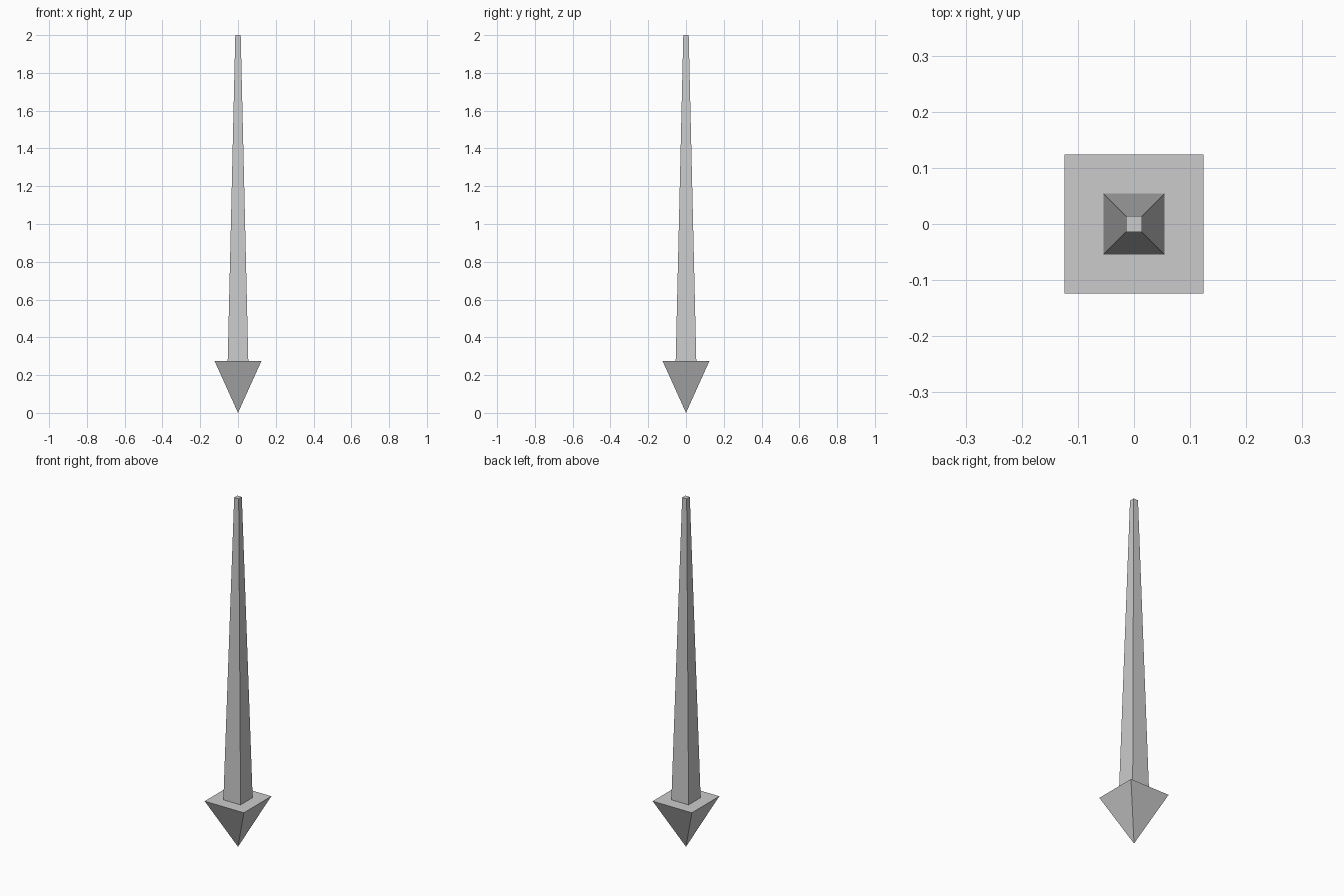
import bpy
import math

if "Cube" in bpy.data.objects:
    bpy.data.objects.remove(bpy.data.objects["Cube"])


def square_taper(name, half_bottom, half_top, z0, z1):
    """Four-sided tapered solid with sides facing the x and y axes."""
    r = math.sqrt(2)
    bpy.ops.mesh.primitive_cone_add(
        vertices=4, radius1=half_bottom * r, radius2=half_top * r,
        depth=z1 - z0, location=(0, 0, (z0 + z1) / 2),
        rotation=(0, 0, math.radians(45)))
    obj = bpy.context.object
    obj.name = name
    bpy.ops.object.transform_apply(location=False, rotation=True, scale=False)
    return obj


HEAD_TOP = 0.275

# Pointed head: upside-down pyramid
square_taper("arrow_head", 0.0, 0.124, 0.0, HEAD_TOP)

# Long shaft, narrowing towards the top
square_taper("shaft", 0.0545, 0.0143, HEAD_TOP, 2.0)
